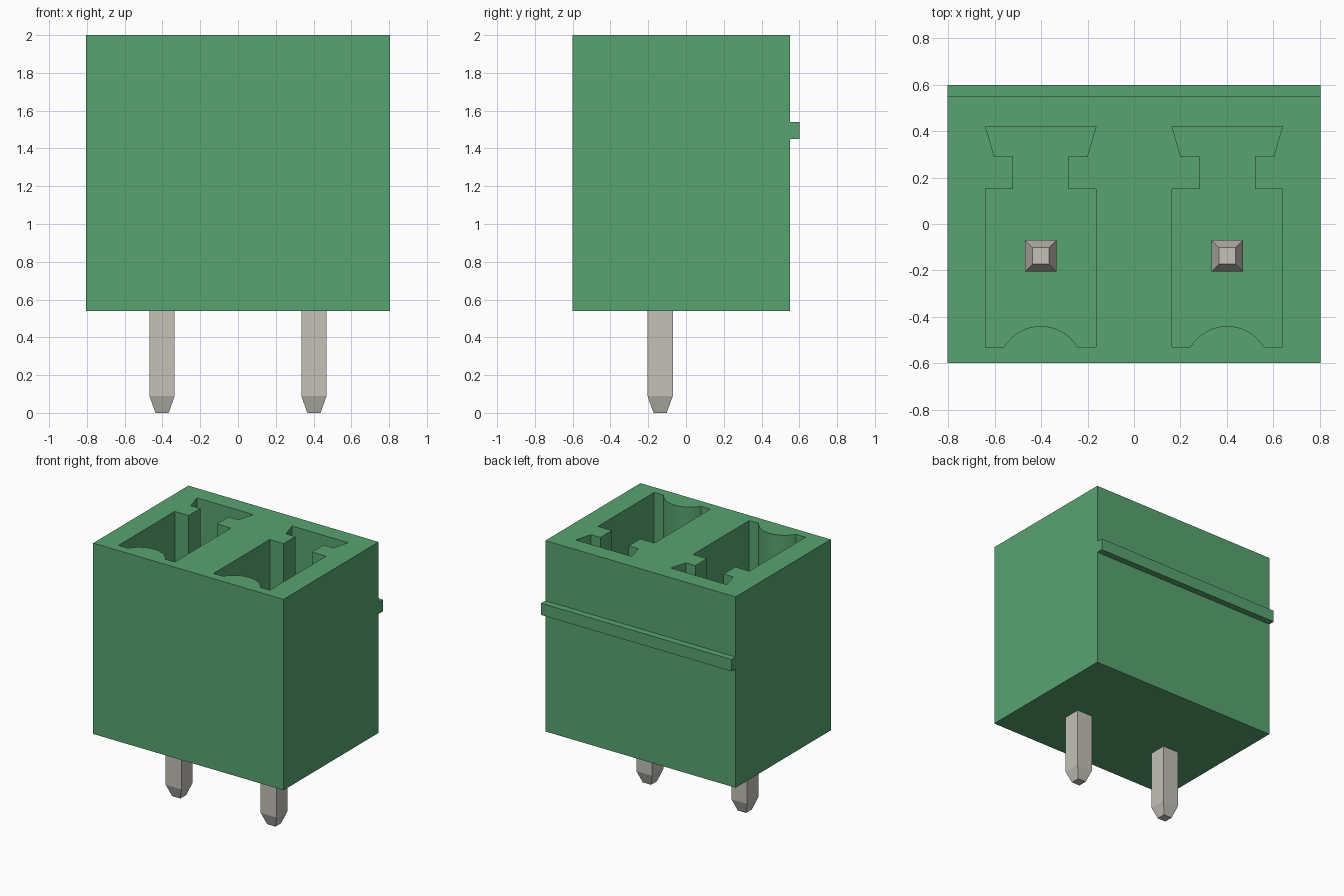
import bpy, bmesh, math

if "Cube" in bpy.data.objects:
    bpy.data.objects.remove(bpy.data.objects["Cube"], do_unlink=True)


def material(name, rgb):
    """Flat colour from sRGB values, stored as linear."""
    lin = [((c / 255 + 0.055) / 1.055) ** 2.4 for c in rgb] + [1]
    m = bpy.data.materials.new(name)
    m.use_nodes = True
    m.diffuse_color = lin
    m.node_tree.nodes["Principled BSDF"].inputs["Base Color"].default_value = lin
    return m


green = material("green plastic", (88, 164, 113))
metal = material("pin metal", (195, 193, 183))


def prism(name, points, offset, mat):
    """Extrude a closed outline of 3D points by an offset."""
    bm = bmesh.new()
    face = bm.faces.new([bm.verts.new(p) for p in points])
    top = bmesh.ops.extrude_face_region(bm, geom=[face])["geom"]
    bmesh.ops.translate(bm, vec=offset,
                        verts=[v for v in top if isinstance(v, bmesh.types.BMVert)])
    bmesh.ops.recalc_face_normals(bm, faces=bm.faces)
    return finish(name, bm, mat)


def finish(name, bm, mat):
    mesh = bpy.data.meshes.new(name)
    bm.to_mesh(mesh)
    bm.free()
    mesh.materials.append(mat)
    obj = bpy.data.objects.new(name, mesh)
    bpy.context.collection.objects.link(obj)
    return obj


def activate(obj):
    bpy.ops.object.select_all(action="DESELECT")
    obj.select_set(True)
    bpy.context.view_layer.objects.active = obj


PITCH_X, WIDTH, BASE, TOP, FLOOR = 0.402, 1.61, 0.54, 2.0, 0.75

# Housing: side profile with the rear latch rib, extruded across the width
side = [(-0.6, BASE), (0.55, BASE), (0.55, 1.45), (0.6, 1.45),
        (0.6, 1.54), (0.55, 1.54), (0.55, TOP), (-0.6, TOP)]
housing = prism("housing", [(-WIDTH / 2, y, z) for y, z in side], (WIDTH, 0, 0), green)

# Socket outline: rounded key at the front, dovetail slot at the rear
half = [(0.238, -0.53), (0.238, 0.15), (0.12, 0.15), (0.12, 0.29),
        (0.2, 0.29), (0.238, 0.42)]
radius, centre_y = 0.184, -0.624
spread = math.asin(0.158 / radius)
arc = [(radius * math.sin(a), centre_y + radius * math.cos(a))
       for a in (spread * (i / 8 - 1) for i in range(17))]
outline = arc + half + [(-x, y) for x, y in reversed(half)]

for cx, label in ((-PITCH_X, "right"), (PITCH_X, "left")):
    # Sink the socket into the housing
    cutter = prism("socket_cutter", [(cx + x, y, FLOOR) for x, y in outline],
                   (0, 0, TOP + 0.1 - FLOOR), green)
    cutter.hide_render = True
    activate(housing)
    cut = housing.modifiers.new("socket", "BOOLEAN")
    cut.operation, cut.solver, cut.object = "DIFFERENCE", "EXACT", cutter
    bpy.ops.object.modifier_apply(modifier=cut.name)
    bpy.data.objects.remove(cutter, do_unlink=True)

    # Square pin with tapered ends
    bm = bmesh.new()
    rings = []
    for z, r in ((0, 0.035), (0.09, 0.067), (1.5, 0.067), (1.59, 0.035)):
        rings.append([bm.verts.new((cx + sx * r, -0.137 + sy * r, z))
                      for sx, sy in ((-1, -1), (1, -1), (1, 1), (-1, 1))])
    for low, high in zip(rings, rings[1:]):
        for i in range(4):
            j = (i + 1) % 4
            bm.faces.new((low[i], low[j], high[j], high[i]))
    bm.faces.new(rings[0][::-1])
    bm.faces.new(rings[-1])
    finish(label + "_pin", bm, metal)

# Smooth the curved keys only
activate(housing)
bpy.ops.object.shade_smooth_by_angle(angle=math.radians(20))
